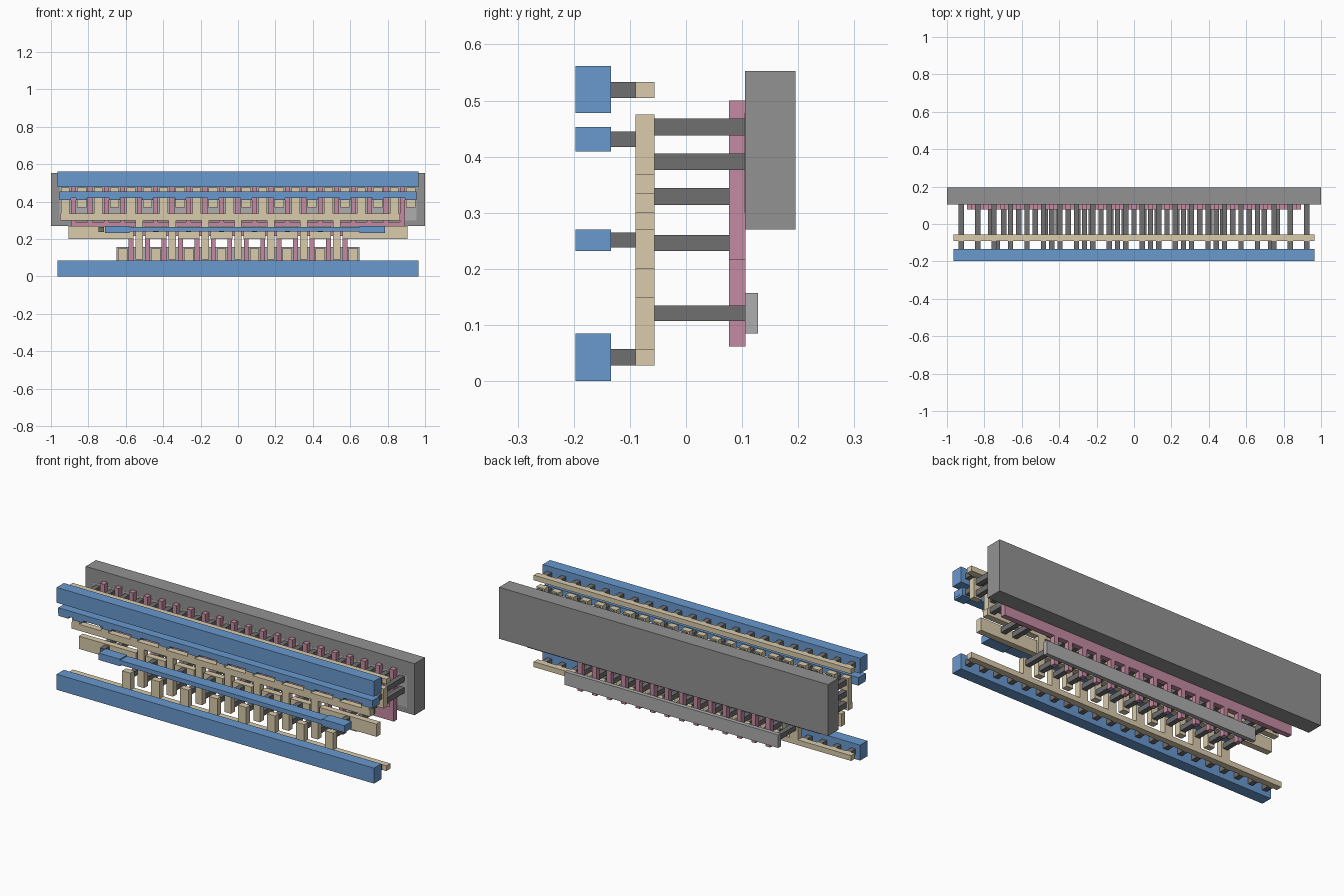
import bpy, bmesh

if "Cube" in bpy.data.objects:
    bpy.data.objects.remove(bpy.data.objects["Cube"])


def material(name, rgb):
    m = bpy.data.materials.new(name)
    m.diffuse_color = (*rgb, 1)
    m.use_nodes = True
    m.node_tree.nodes["Principled BSDF"].inputs["Base Color"].default_value = m.diffuse_color
    return m


BLUE = material("upper_metal", (0.14, 0.32, 0.62))
TAN = material("lower_metal", (0.70, 0.60, 0.41))
PINK = material("gate", (0.56, 0.26, 0.36))
DARK = material("contact", (0.16, 0.16, 0.16))
WELL = material("well", (0.29, 0.29, 0.29))
LIGHT = material("diffusion", (0.42, 0.42, 0.42))


def layer(name, mat, y0, y1, rects):
    """One object of boxes, each given as (x0, x1, z0, z1)."""
    bm = bmesh.new()
    for x0, x1, z0, z1 in rects:
        vs = bmesh.ops.create_cube(bm, size=1)["verts"]
        for v in vs:
            v.co = (x0 + (v.co.x + 0.5) * (x1 - x0),
                    y0 + (v.co.y + 0.5) * (y1 - y0),
                    z0 + (v.co.z + 0.5) * (z1 - z0))
    me = bpy.data.meshes.new(name)
    bm.to_mesh(me)
    bm.free()
    me.materials.append(mat)
    ob = bpy.data.objects.new(name, me)
    bpy.context.collection.objects.link(ob)
    return ob


def at(x, w, z0, z1):
    return (x - w / 2, x + w / 2, z0, z1)


P = 0.088                                          # column pitch
upper = [-0.924 + P * i for i in range(22)]        # upper device columns
lower = [-0.616 + P * i for i in range(15)]        # lower device columns
drains = lower[1::2]
Y_BLUE = (-0.197, -0.134)
Y_VIA = (-0.134, -0.09)
Y_TAN = (-0.09, -0.056)
Y_GATE = (0.077, 0.106)

# Silicon slabs at the back
layer("back_slab", WELL, 0.105, 0.195, [(-1, 1, 0.27, 0.553)])
layer("lower_diffusion", LIGHT, 0.105, 0.128, [(-0.65, 0.65, 0.085, 0.157)])
layer("upper_diffusion", LIGHT, 0.1045, 0.128, [(-0.955, 0.955, 0.30, 0.478)])

# Gate comb: spine with fingers going up and down
layer("gate_spine", PINK, *Y_GATE, [(-0.893, 0.893, 0.217, 0.29)])
layer("upper_gate_fingers", PINK, *Y_GATE,
      [at(x + P / 2, 0.026, 0.29, 0.50) for x in upper[:-1]])
layer("lower_gate_fingers", PINK, *Y_GATE,
      [at(x + P / 2, 0.026, 0.062, 0.217) for x in lower[:-1]])

# Lower metal: rails and posts
layer("bottom_inner_rail", TAN, *Y_TAN, [(-0.965, 0.965, 0.028, 0.057)])
layer("top_inner_rail", TAN, *Y_TAN, [(-0.965, 0.965, 0.505, 0.533)])
layer("bottom_posts", TAN, *Y_TAN, [at(x, 0.05, 0.057, 0.15) for x in lower[::2]])

# Output comb: horizontal bar, columns up and columns down
layer("output_bar", TAN, *Y_TAN, [(-0.948, 0.865, 0.30, 0.335)])
layer("output_up_columns", TAN, *Y_TAN,
      [at(x, 0.046, 0.335, 0.475) for x in upper[::2]])
layer("output_down_columns", TAN, *Y_TAN,
      [at(x, 0.04, 0.09, 0.30) for x in drains])
layer("supply_blocks", TAN, *Y_TAN,
      [at(x, 0.05, 0.367, 0.475) for x in upper[1::2]])

# Input segments between the output columns
edges = [-0.935] + drains + [0.935]
layer("input_segments", TAN, *Y_TAN,
      [(a + 0.03, b - 0.03, 0.20, 0.27) for a, b in zip(edges, edges[1:])])

# Deep contacts from metal to silicon and gate
c = 0.028
layer("upper_contacts", DARK, -0.056, 0.105,
      [at(x, c, z, z + 0.03) for x in upper for z in (0.438, 0.376)]
      + [at(x, c, 0.314, 0.344) for x in upper[::2]])
layer("lower_contacts", DARK, -0.056, 0.105, [at(x, c, 0.107, 0.135) for x in lower])
gate_x = [(a + b) / 2 + d for a, b in zip(edges, edges[1:]) for d in (-0.035, 0.035)]
layer("gate_contacts", DARK, -0.056, 0.077,
      [at(x, c, 0.232, 0.26) for x in gate_x])

# Short vias between the two metal layers
layer("top_rail_vias", DARK, *Y_VIA, [at(x, c, 0.505, 0.533) for x in upper])
layer("bottom_rail_vias", DARK, *Y_VIA, [at(x, c, 0.028, 0.057) for x in upper])
layer("supply_vias", DARK, *Y_VIA,
      [at(x, c, 0.417, 0.445) for x in upper[1::2]])
layer("input_vias", DARK, *Y_VIA,
      [at((a + b) / 2, c, 0.238, 0.265) for a, b in zip(edges, edges[1:])])

# Front metal bars
layer("top_front_rail", BLUE, *Y_BLUE, [(-0.965, 0.965, 0.478, 0.562)])
layer("bottom_front_rail", BLUE, *Y_BLUE, [(-0.965, 0.965, 0, 0.085)])
layer("upper_strap", BLUE, *Y_BLUE, [(-0.955, 0.955, 0.42, 0.453)]
      + [at(x, 0.06, 0.409, 0.42) for x in upper[:1] + upper[1::2]])
layer("input_strap", BLUE, *Y_BLUE,
      [(-0.71, -0.58, 0.232, 0.27), (-0.58, 0.65, 0.24, 0.264),
       (0.65, 0.785, 0.232, 0.27)])
